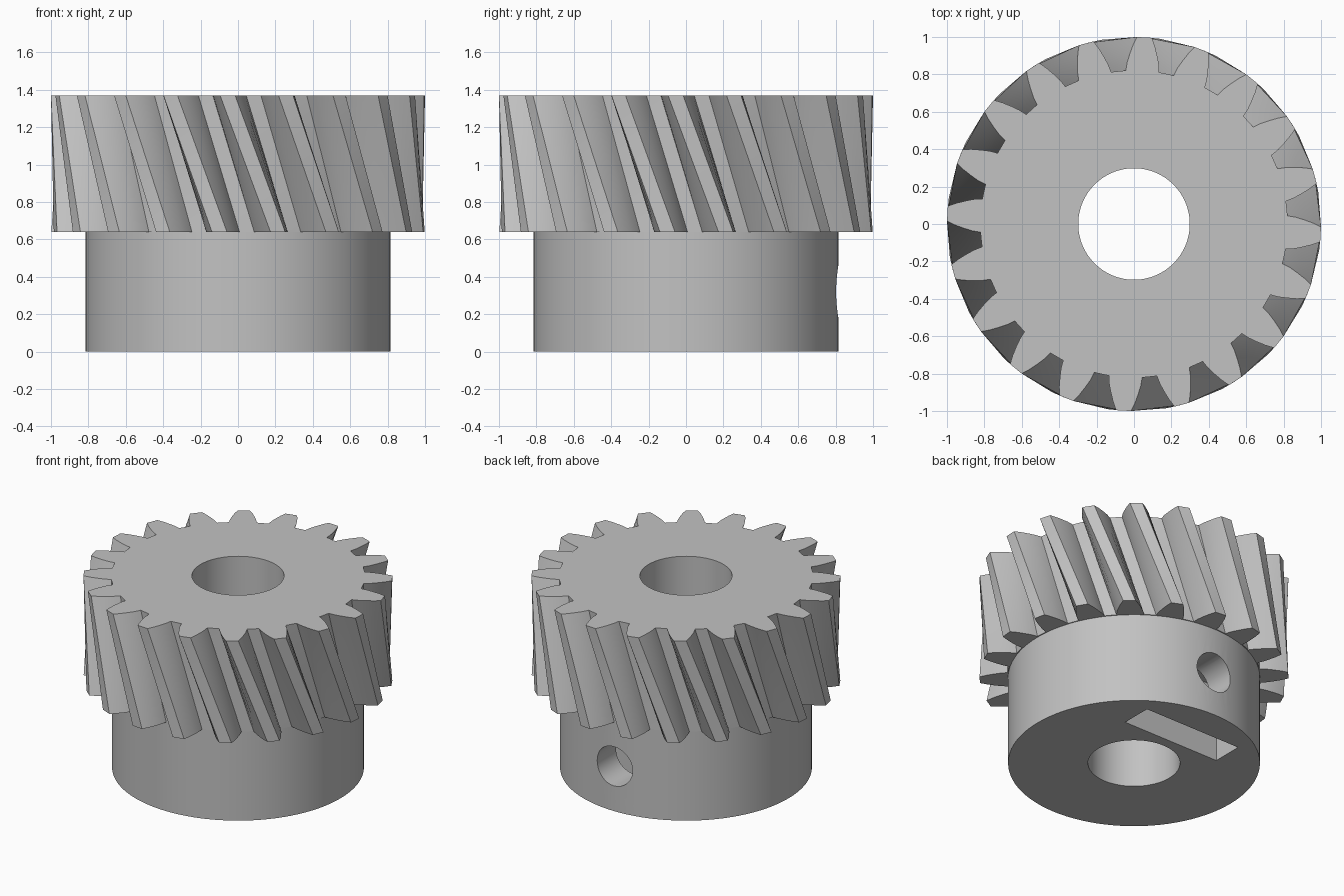
import bpy
import bmesh
from math import sin, cos, radians
from mathutils import Matrix

old = bpy.data.objects.get("Cube")
if old:
    bpy.data.objects.remove(old, do_unlink=True)

TEETH = 20
TOP, SHOULDER = 1.37, 0.64
HUB_R, BORE_R, SCREW_R = 0.815, 0.298, 0.14
TOP_TURN, BOTTOM_TURN = -3.2, 12.3      # helix, degrees

grey = bpy.data.materials.new("light_grey")
grey.use_nodes = True
grey.diffuse_color = (0.54, 0.54, 0.54, 1)
grey.node_tree.nodes["Principled BSDF"].inputs["Base Color"].default_value = grey.diffuse_color


def make_object(name, bm):
    bmesh.ops.recalc_face_normals(bm, faces=bm.faces)
    mesh = bpy.data.meshes.new(name)
    bm.to_mesh(mesh)
    bm.free()
    mesh.materials.append(grey)
    obj = bpy.data.objects.new(name, mesh)
    bpy.context.collection.objects.link(obj)
    return obj


def cylinder(name, radius, length, centre, turn=0, sides=96):
    bm = bmesh.new()
    place = Matrix.Translation(centre) @ Matrix.Rotation(radians(turn), 4, "X")
    bmesh.ops.create_cone(bm, cap_ends=True, segments=sides, radius1=radius,
                          radius2=radius, depth=length, matrix=place)
    return make_object(name, bm)


def box(name, size, centre):
    bm = bmesh.new()
    place = Matrix.Translation(centre) @ Matrix.Diagonal((*size, 1))
    bmesh.ops.create_cube(bm, size=1, matrix=place)
    return make_object(name, bm)


def combine(target, tool, operation):
    mod = target.modifiers.new(tool.name, "BOOLEAN")
    mod.operation = operation
    mod.solver = "EXACT"
    mod.object = tool
    bpy.context.view_layer.objects.active = target
    bpy.ops.object.modifier_apply(modifier=mod.name)
    bpy.data.objects.remove(tool, do_unlink=True)


# Toothed rim: one tooth flank (radius, half angle), mirrored and repeated
flank = [(0.822, 6.25), (0.866, 5.6), (0.91, 4.6), (0.957, 3.5), (1.0, 2.3)]
tooth = [(r, -a) for r, a in flank] + [(r, a) for r, a in reversed(flank)]


def tooth_ring(bm, z, turn):
    ring = []
    for i in range(TEETH):
        for r, a in tooth:
            t = radians(90 + turn + a + i * 360 / TEETH)
            ring.append(bm.verts.new((r * cos(t), r * sin(t), z)))
    return ring


bm = bmesh.new()
low = tooth_ring(bm, SHOULDER, BOTTOM_TURN)
high = tooth_ring(bm, TOP, TOP_TURN)
sides = []
for i in range(len(low)):
    j = (i + 1) % len(low)
    sides.append(bm.faces.new((low[i], low[j], high[j], high[i])))
bmesh.ops.triangulate(bm, faces=sides)
bm.faces.new(high)
bm.faces.new(low[::-1])
gear = make_object("helical_gear", bm)

# Hub below the teeth, sunk slightly into the rim
hub_height = SHOULDER + 0.02
combine(gear, cylinder("hub", HUB_R, hub_height, (0, 0, hub_height / 2)), "UNION")

# Shaft bore, nut slot and set screw hole
combine(gear, cylinder("bore", BORE_R, 3, (0, 0, 0.7)), "DIFFERENCE")
combine(gear, box("nut_slot", (0.77, 0.22, 1.1), (0, 0.48, 0)), "DIFFERENCE")
combine(gear, cylinder("screw_hole", SCREW_R, 1, (0, 0.6, SHOULDER / 2), 90, 48), "DIFFERENCE")

bpy.ops.object.select_all(action="DESELECT")
gear.select_set(True)
bpy.context.view_layer.objects.active = gear
bpy.ops.object.shade_smooth_by_angle(angle=radians(25))
